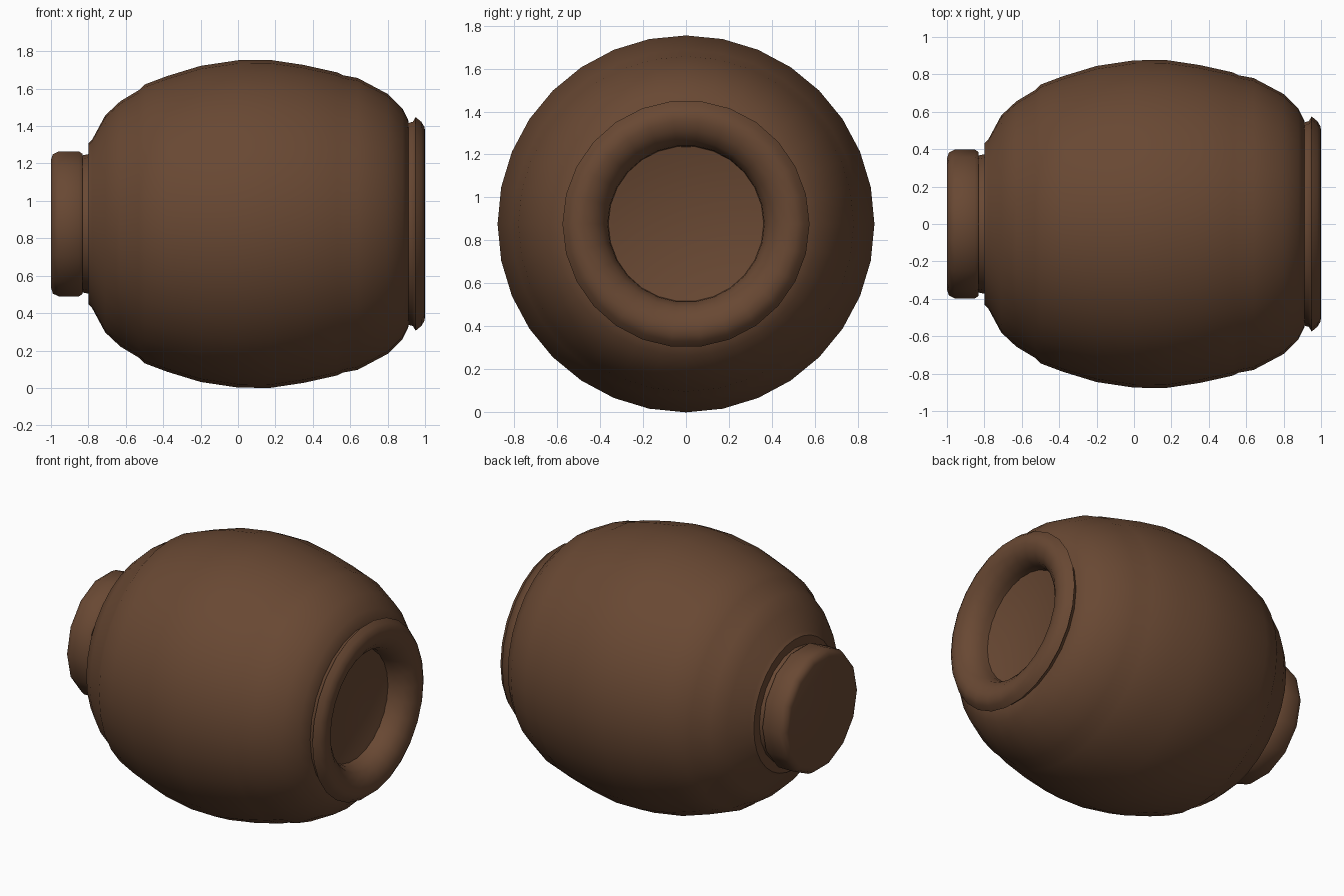
import bpy
import bmesh
from math import sin, cos, pi, radians

cube = bpy.data.objects.get("Cube")
if cube:
    bpy.data.objects.remove(cube, do_unlink=True)

AXIS_Z = 0.877

brown = bpy.data.materials.new("dark brown wood")
brown.use_nodes = True
colour = (0.14, 0.065, 0.033, 1)
brown.diffuse_color = colour
brown.node_tree.nodes["Principled BSDF"].inputs["Base Color"].default_value = colour


def lathe(name, profile, sides, sharp=40):
    """Revolve (x, radius) points around the barrel's lying axis."""
    bm = bmesh.new()
    rings = []
    for x, r in profile:
        if r == 0:
            rings.append([bm.verts.new((x, 0, AXIS_Z))] * sides)
        else:
            rings.append([bm.verts.new((x, r * cos(2 * pi * i / sides),
                                        AXIS_Z + r * sin(2 * pi * i / sides)))
                          for i in range(sides)])
    for a, b in zip(rings, rings[1:]):
        for i in range(sides):
            j = (i + 1) % sides
            corners = list(dict.fromkeys((a[i], a[j], b[j], b[i])))
            bm.faces.new(corners)
    bmesh.ops.recalc_face_normals(bm, faces=bm.faces)
    mesh = bpy.data.meshes.new(name)
    bm.to_mesh(mesh)
    bm.free()
    mesh.materials.append(brown)
    obj = bpy.data.objects.new(name, mesh)
    bpy.context.collection.objects.link(obj)
    bpy.ops.object.select_all(action='DESELECT')
    obj.select_set(True)
    bpy.context.view_layer.objects.active = obj
    bpy.ops.object.shade_smooth_by_angle(angle=radians(sharp))
    return obj


# Bulging body, with shallow hoop steps near both ends
lathe("barrel_body", [
    (-0.8, 0), (-0.8, 0.43), (-0.78, 0.45), (-0.71, 0.58), (-0.63, 0.655),
    (-0.53, 0.715), (-0.5, 0.745), (-0.38, 0.79), (-0.2, 0.845), (0, 0.875),
    (0.17, 0.877), (0.35, 0.85), (0.53, 0.81), (0.56, 0.795), (0.64, 0.78),
    (0.8, 0.695), (0.88, 0.615), (0.91, 0.555), (0.915, 0.5), (0.84, 0.34),
    (0.84, 0)], 32)

# Rounded rim with a recessed inner wall
lathe("end_rim", [
    (0.9, 0.54), (0.935, 0.55), (0.95, 0.575), (0.98, 0.55), (0.998, 0.52),
    (1.0, 0.48), (0.985, 0.435), (0.95, 0.39), (0.89, 0.365), (0.83, 0.36)], 26, 60)

# Narrow neck and the stopper at the other end
lathe("stopper_neck", [(-0.84, 0), (-0.84, 0.365), (-0.79, 0.375), (-0.79, 0)], 20)
lathe("stopper", [
    (-1.0, 0), (-1.0, 0.35), (-0.99, 0.382), (-0.96, 0.397), (-0.85, 0.397),
    (-0.832, 0.385), (-0.83, 0.34), (-0.83, 0)], 14, 50)
